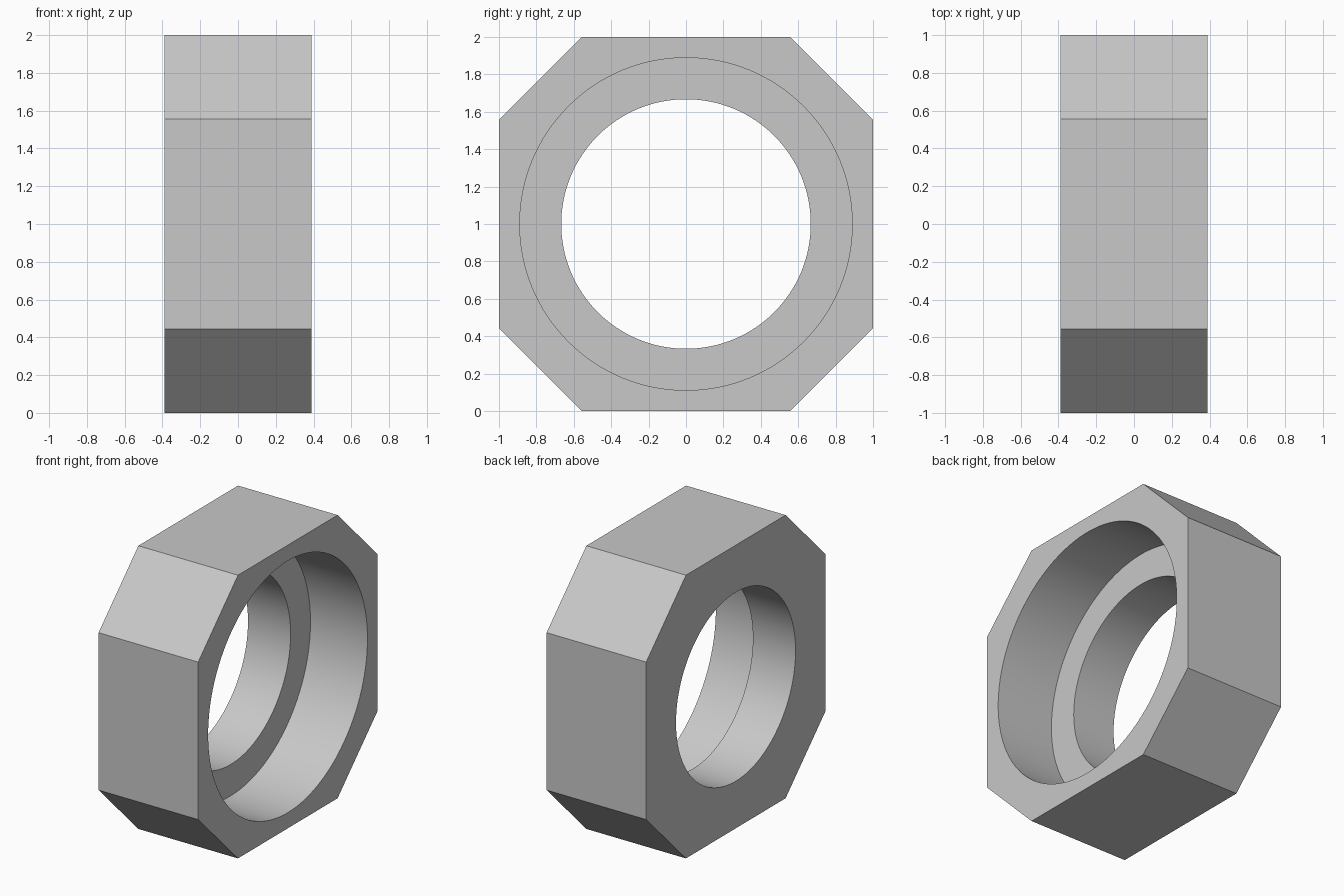
import bpy
import bmesh
from math import cos, sin, pi, radians

cube = bpy.data.objects.get("Cube")
if cube:
    bpy.data.objects.remove(cube, do_unlink=True)

HALF_WIDTH = 0.389
FLOOR_X = -0.056      # floor of the counterbore
CORNER = 0.556        # half length of the long flats
RECESS_R, HOLE_R = 0.889, 0.667
SEGMENTS = 128

grey = bpy.data.materials.new("plain_grey")
grey.use_nodes = True
colour = (0.58, 0.58, 0.58, 1)
grey.diffuse_color = colour
grey.node_tree.nodes["Principled BSDF"].inputs["Base Color"].default_value = colour

bm = bmesh.new()


def loop(points, x):
    """Closed edge loop across the bore axis."""
    verts = [bm.verts.new((x, y, z + 1)) for y, z in points]
    return verts, [bm.edges.new((v, verts[i - 1])) for i, v in enumerate(verts)]


def wall(a, b):
    """Side faces joining two matching loops."""
    for i in range(len(a[0])):
        bm.faces.new((a[0][i - 1], a[0][i], b[0][i], b[0][i - 1]))


def ring_face(a, b):
    """Flat face between an outer and an inner loop."""
    bmesh.ops.triangle_fill(bm, edges=a[1] + b[1], use_beauty=True)


def circle(r):
    return [(r * cos(2 * pi * i / SEGMENTS), r * sin(2 * pi * i / SEGMENTS))
            for i in range(SEGMENTS)]


# Chamfered square outline
octagon = []
for y, z in ((1, 1), (-1, 1), (-1, -1), (1, -1)):
    pair = [(y, z * CORNER), (y * CORNER, z)]
    octagon += pair if y * z > 0 else pair[::-1]

outer_left = loop(octagon, HALF_WIDTH)
outer_right = loop(octagon, -HALF_WIDTH)
recess_mouth = loop(circle(RECESS_R), HALF_WIDTH)
recess_floor = loop(circle(RECESS_R), FLOOR_X)
hole_mouth = loop(circle(HOLE_R), FLOOR_X)
hole_end = loop(circle(HOLE_R), -HALF_WIDTH)

# Outer flats, counterbore wall and through hole wall
wall(outer_left, outer_right)
wall(recess_mouth, recess_floor)
wall(hole_mouth, hole_end)

# End faces and the step inside
ring_face(outer_left, recess_mouth)
ring_face(recess_floor, hole_mouth)
ring_face(outer_right, hole_end)

bmesh.ops.recalc_face_normals(bm, faces=bm.faces)
mesh = bpy.data.meshes.new("octagonal_housing")
bm.to_mesh(mesh)
bm.free()
mesh.materials.append(grey)

housing = bpy.data.objects.new("octagonal_housing", mesh)
bpy.context.collection.objects.link(housing)
bpy.ops.object.select_all(action="DESELECT")
housing.select_set(True)
bpy.context.view_layer.objects.active = housing
bpy.ops.object.shade_smooth_by_angle(angle=radians(30))
